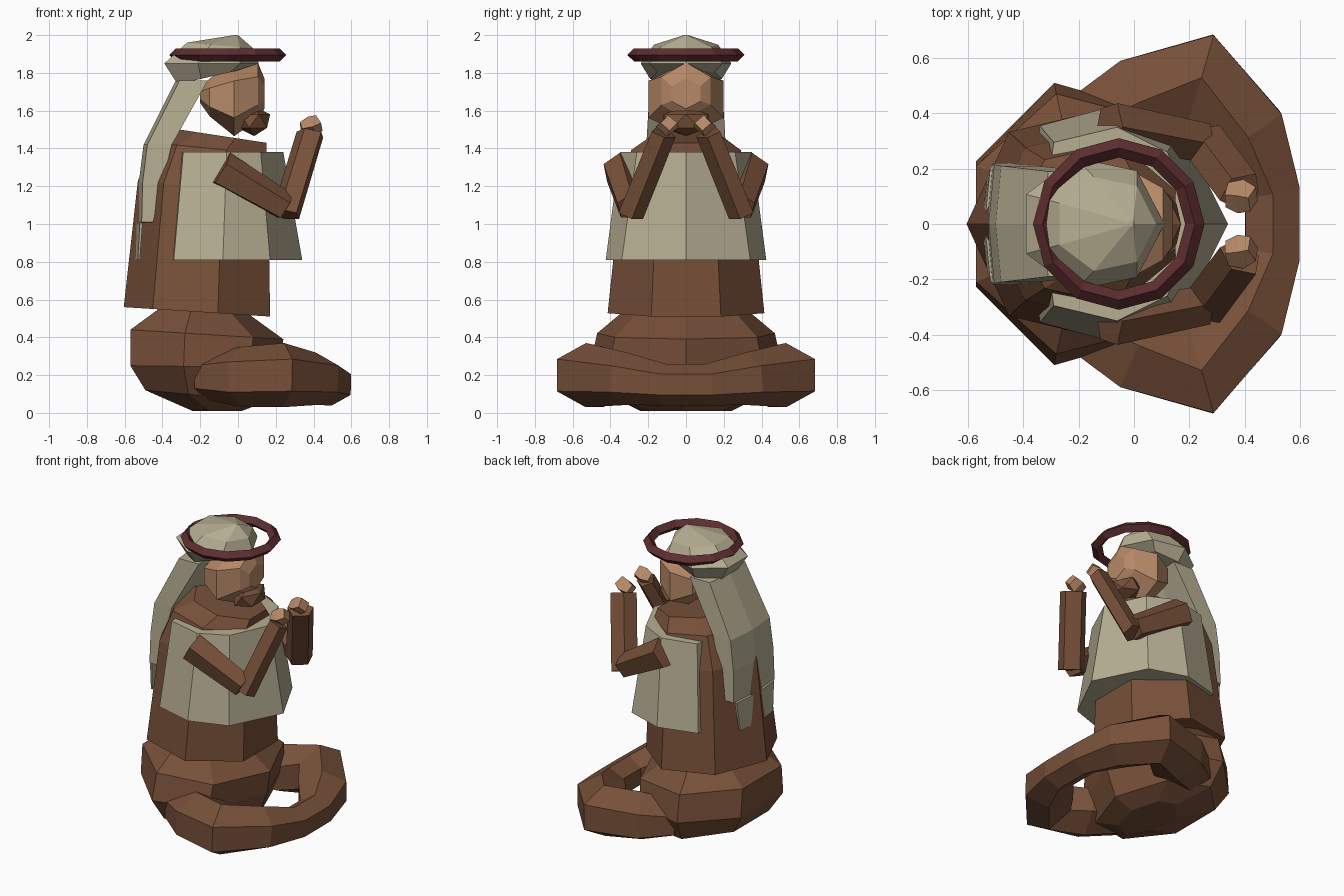
import bpy, bmesh, math
from mathutils import Vector, Matrix

cube = bpy.data.objects.get("Cube")
if cube:
    bpy.data.objects.remove(cube, do_unlink=True)


def material(name, rgb):
    m = bpy.data.materials.new(name)
    m.use_nodes = True
    m.diffuse_color = (*rgb, 1)
    m.node_tree.nodes["Principled BSDF"].inputs["Base Color"].default_value = (*rgb, 1)
    return m


BROWN = material("brown", (0.185, 0.08, 0.041))
TAN = material("tan_skin", (0.47, 0.25, 0.135))
BEIGE = material("beige", (0.47, 0.425, 0.29))
RED = material("dark_red", (0.112, 0.027, 0.029))


def finish(bm, name, mat):
    bmesh.ops.recalc_face_normals(bm, faces=bm.faces)
    me = bpy.data.meshes.new(name)
    bm.to_mesh(me)
    bm.free()
    me.materials.append(mat)
    ob = bpy.data.objects.new(name, me)
    bpy.context.collection.objects.link(ob)
    return ob


def loft(name, rings, mat, closed=False):
    """Skin equal-length rings, then cap both ends or join them."""
    bm = bmesh.new()
    vs = [[bm.verts.new(p) for p in r] for r in rings]
    n = len(vs[0])
    for a, b in zip(vs, vs[1:] + vs[:1] if closed else vs[1:]):
        for i in range(n):
            j = (i + 1) % n
            bm.faces.new((a[i], a[j], b[j], b[i]))
    if not closed:
        bm.faces.new(vs[0])
        bm.faces.new(vs[-1])
    return finish(bm, name, mat)


def ring(x0, x1, ry, z0, z1, turn=0.0, n=7):
    """Polygon filling x0..x1 and -ry..ry; height runs from z0 (back) to z1 (front)."""
    angles = [turn + math.tau * i / n for i in range(n)]
    us = [math.cos(a) for a in angles]
    vs = [math.sin(a) for a in angles]
    lo, hi, top = min(us), max(us), max(vs)
    pts = []
    for u, v in zip(us, vs):
        t = (u - lo) / (hi - lo)
        pts.append((x0 + (x1 - x0) * t, ry * v / top, z0 + (z1 - z0) * t))
    return pts


def mirrored(half, z):
    """Close a half outline of (x, y) across y = 0; the first point lies on the axis."""
    return [(x, y, z) for x, y in half] + [(x, -y, z) for x, y in reversed(half[1:])]


def tube(name, path, mat, n=6, turn=0.0):
    """Sweep an n-gon along (x, y, z, half_width, half_height) points."""
    c = [Vector(p[:3]) for p in path]
    rings = []
    for i, p in enumerate(path):
        t = (c[min(i + 1, len(c) - 1)] - c[max(i - 1, 0)]).normalized()
        side = t.cross(Vector((0, 0, 1))).normalized()
        up = side.cross(t)
        angles = [turn + math.tau * k / n for k in range(n)]
        rings.append([c[i] + side * p[3] * math.cos(a) + up * p[4] * math.sin(a) for a in angles])
    return loft(name, rings, mat)


FLAT_FRONT = math.pi / 7

# Hips
loft("hips", [
    ring(-0.24, 0.02, 0.24, 0.01, 0.01),
    ring(-0.49, 0.15, 0.42, 0.12, 0.06),
    ring(-0.57, 0.22, 0.51, 0.25, 0.24),
    ring(-0.57, 0.24, 0.47, 0.44, 0.39),
    ring(-0.42, 0.06, 0.33, 0.55, 0.52)], BROWN)

# Folded legs, joined in front
half = [(-0.17, 0.34, 0.19, 0.15, 0.12), (0.02, 0.44, 0.19, 0.19, 0.16),
        (0.24, 0.53, 0.2, 0.185, 0.17), (0.405, 0.325, 0.18, 0.17, 0.14),
        (0.5, 0.115, 0.15, 0.115, 0.11)]
legs = half + [(x, -y, z, w, h) for x, y, z, w, h in reversed(half)]
tube("folded_legs", legs, BROWN, 6, math.pi / 6)

# Robe, with a ridge down the back and a sloped neck opening
loft("robe", [
    ring(-0.605, 0.17, 0.415, 0.56, 0.51, FLAT_FRONT),
    ring(-0.53, 0.16, 0.345, 1.23, 1.16, FLAT_FRONT),
    ring(-0.44, 0.15, 0.29, 1.43, 1.37, FLAT_FRONT),
    ring(-0.31, 0.15, 0.20, 1.50, 1.43, FLAT_FRONT)], BROWN)

# Bib around the chest, sunk into the robe at the back
loft("bib", [
    mirrored([(0.34, 0), (0.17, 0.34), (-0.08, 0.425), (-0.34, 0.355), (-0.36, 0.2)], 0.81),
    mirrored([(0.24, 0), (0.12, 0.26), (-0.06, 0.35), (-0.29, 0.295), (-0.31, 0.15)], 1.38)], BEIGE)

# Head, built from six-sided rings running from the face to the nape
sections = [(0.14, 0.09, 0.08, 1.69), (0.105, 0.15, 0.15, 1.705), (-0.02, 0.23, 0.195, 1.66),
            (-0.15, 0.17, 0.1, 1.67), (-0.2, 0.05, 0.04, 1.68)]
loft("head", [[(x, ry * math.sin(a), z + rz * math.cos(a)) for a in [math.tau * k / 6 for k in range(6)]]
              for x, ry, rz, z in sections], TAN)

# Muzzle
bm = bmesh.new()
bmesh.ops.create_icosphere(bm, subdivisions=1, radius=1)
bm.transform(Matrix.Translation((0.085, 0, 1.545)) @ Matrix.Diagonal((0.095, 0.14, 0.08, 1)))
finish(bm, "muzzle", BROWN)

# Head cover, open over the brow
loft("head_cover", [
    ring(-0.32, 0.03, 0.19, 1.74, 1.82),
    ring(-0.39, 0.11, 0.24, 1.85, 1.85),
    ring(-0.27, 0.08, 0.17, 1.96, 1.93),
    ring(-0.02, 0.0, 0.01, 2.0, 2.0)], BEIGE)

# Veil hanging down the back, with a centre ridge and narrow trailing tips
levels = [(1.76, -0.33, -0.16, 0.19), (1.42, -0.50, -0.35, 0.21),
          (1.22, -0.525, -0.40, 0.215), (1.01, -0.53, -0.45, 0.22),
          (1.005, -0.54, -0.505, 0.2), (0.81, -0.55, -0.52, 0.175)]
loft("veil", [[(front, w, z), (back + 0.02, w, z), (back, 0, z), (back + 0.02, -w, z),
               (front, -w, z), (front - 0.02, 0, z)] for z, back, front, w in levels], BEIGE)

# Arms raised with hands together
for side, s in (("left", 1), ("right", -1)):
    tube(side + "_upper_arm", [(-0.09, s * 0.36, 1.29, 0.085, 0.1),
                               (0.25, s * 0.295, 1.09, 0.075, 0.08)], BROWN, 5, math.pi / 2)
    tube(side + "_forearm", [(0.255, s * 0.295, 1.05, 0.085, 0.065),
                             (0.385, s * 0.12, 1.48, 0.085, 0.06)], BROWN, 5, math.pi / 2)
    tube(side + "_hand", [(0.335, s * 0.105, 1.505, 0.045, 0.035),
                          (0.385, s * 0.1, 1.515, 0.062, 0.055),
                          (0.43, s * 0.09, 1.535, 0.045, 0.045)], TAN, 4)

# Halo ring with a diamond section
section = [(0.275 + 0.035 * math.cos(b), 1.895 + 0.035 * math.sin(b))
           for b in [math.tau * k / 4 for k in range(4)]]
loft("halo", [[(-0.055 + r * math.cos(a), r * math.sin(a), z) for r, z in section]
              for a in [math.tau * k / 12 for k in range(12)]], RED, closed=True)
